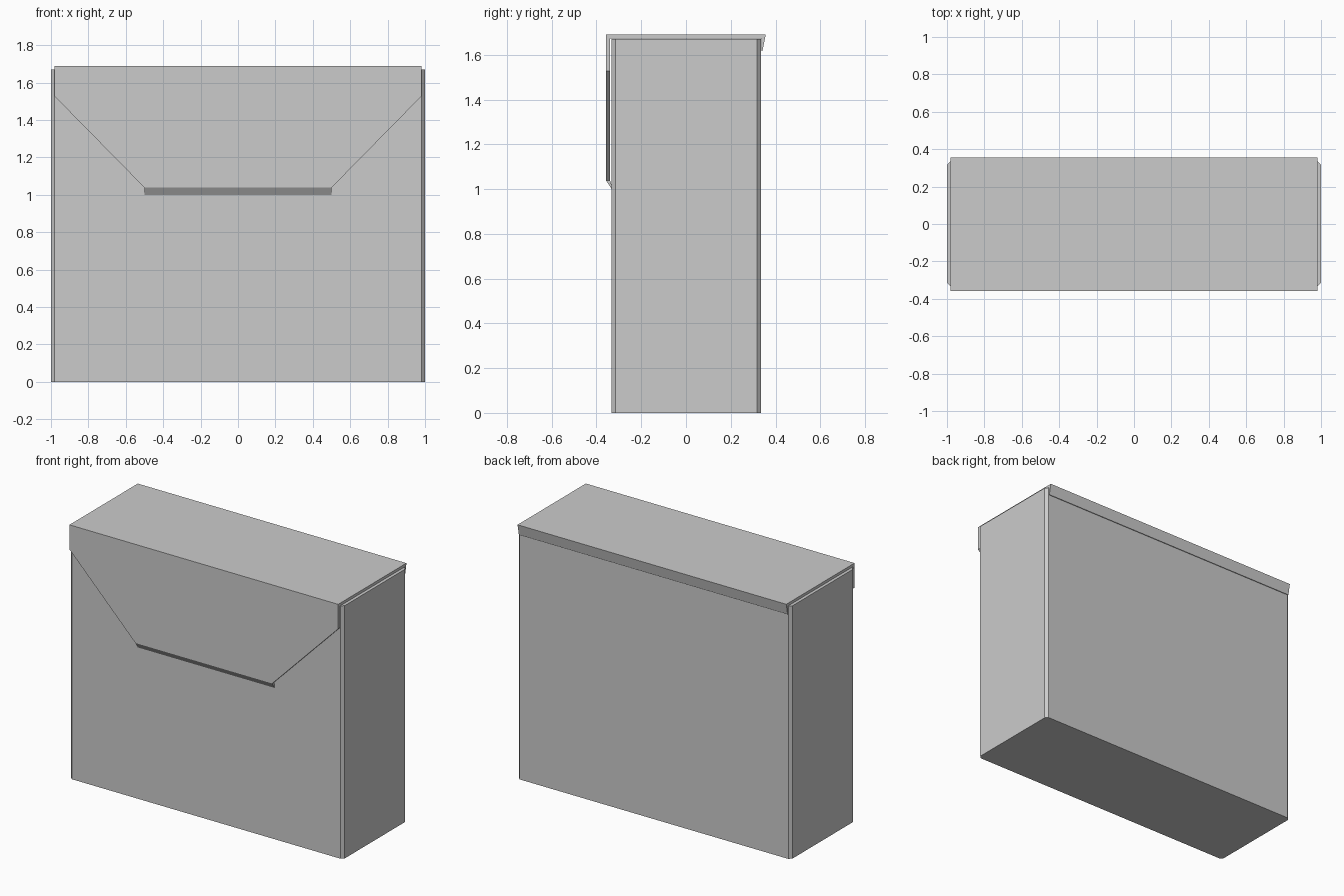
import bpy, bmesh
from mathutils import Vector

if "Cube" in bpy.data.objects:
    bpy.data.objects.remove(bpy.data.objects["Cube"])


def prism(name, points, direction):
    """Extrude a planar outline along a direction into a closed solid."""
    bm = bmesh.new()
    face = bm.faces.new([bm.verts.new(p) for p in points])
    ext = bmesh.ops.extrude_face_region(bm, geom=[face])
    verts = [g for g in ext["geom"] if isinstance(g, bmesh.types.BMVert)]
    bmesh.ops.translate(bm, verts=verts, vec=Vector(direction))
    bmesh.ops.recalc_face_normals(bm, faces=bm.faces[:])
    mesh = bpy.data.meshes.new(name)
    bm.to_mesh(mesh)
    bm.free()
    obj = bpy.data.objects.new(name, mesh)
    bpy.context.collection.objects.link(obj)
    return obj


# Box body with narrow chamfers on the four upright edges
X, Y0, Y1, C = 1.0, -0.332, 0.335, 0.018
outline = [(-X + C, Y0), (X - C, Y0), (X, Y0 + C), (X, Y1 - C),
           (X - C, Y1), (-X + C, Y1), (-X, Y1 - C), (-X, Y0 + C)]
prism("bag_body", [(x, y, 0) for x, y in outline], (0, 0, 1.67))

# Lid top with its short tapered lip down the back
W = 0.982
lid = [(-0.357, 1.69), (0.356, 1.69), (0.342, 1.618), (0.337, 1.618),
       (0.337, 1.672), (-0.357, 1.672)]
prism("lid", [(-W, y, z) for y, z in lid], (2 * W, 0, 0))

# Tapered front flap, hanging just clear of the body
half = [(W, 1.672), (W, 1.528), (0.5, 1.038)]
flap = half + [(-x, z) for x, z in reversed(half)]
prism("front_flap", [(x, -0.357, z) for x, z in flap], (0, 0.018, 0))

# Flap bottom edge turned in to meet the body
lip = [(-0.357, 1.038), (-0.339, 1.038), (-0.331, 1.015), (-0.331, 0.998)]
prism("flap_lip", [(-0.5, y, z) for y, z in lip], (1.0, 0, 0))
